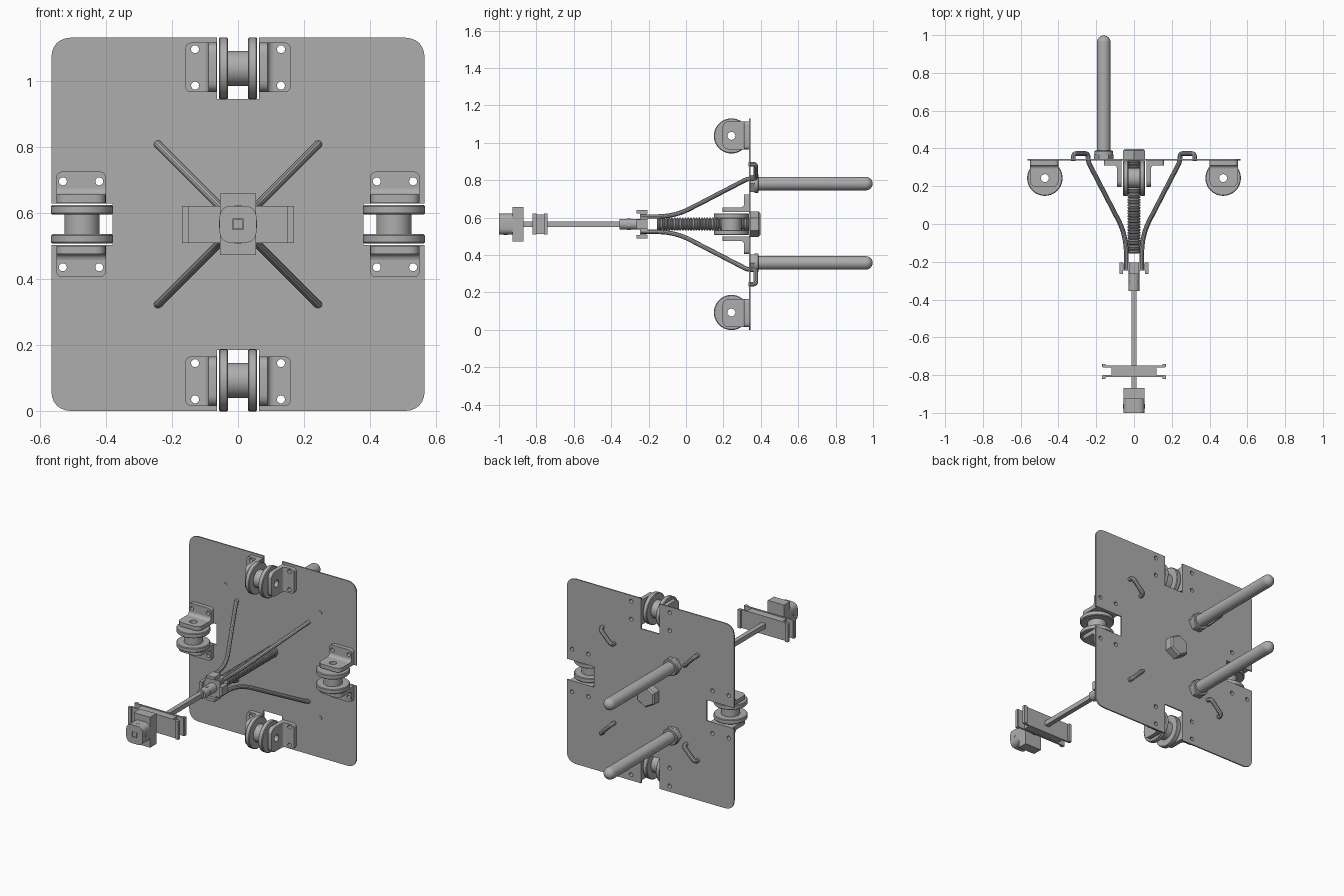
import bpy, bmesh
from math import pi, sin, cos
from mathutils import Matrix, Vector

old = bpy.data.objects.get("Cube")
if old:
    bpy.data.objects.remove(old, do_unlink=True)

grey = bpy.data.materials.new("steel_grey")
grey.use_nodes = True
COLOR = (0.42, 0.42, 0.42, 1)
grey.diffuse_color = COLOR
grey.node_tree.nodes["Principled BSDF"].inputs["Base Color"].default_value = COLOR

ROOT = Matrix.Translation((0, 0, 0.565))   # plate centre height


def axes(u, v, w, origin=(0, 0, 0)):
    """Matrix whose local axes are u, v, w."""
    m = Matrix((u, v, w)).transposed().to_4x4()
    m.translation = origin
    return m


X, Y, Z = Vector((1, 0, 0)), Vector((0, 1, 0)), Vector((0, 0, 1))


def finish(name, mesh, matrix, smooth=True):
    mesh.transform(ROOT @ matrix)
    mesh.materials.clear()
    mesh.materials.append(grey)
    ob = bpy.data.objects.new(name, mesh)
    bpy.context.collection.objects.link(ob)
    if smooth:
        bpy.ops.object.select_all(action='DESELECT')
        ob.select_set(True)
        bpy.context.view_layer.objects.active = ob
        bpy.ops.object.shade_smooth_by_angle(angle=0.6)
    return ob


def from_curve(name, curve, matrix):
    tmp = bpy.data.objects.new("tmp", curve)
    mesh = bpy.data.meshes.new_from_object(tmp)
    bpy.data.objects.remove(tmp)
    return finish(name, mesh, matrix)


def add_spline(curve, pts, closed):
    s = curve.splines.new('POLY')
    s.points.add(len(pts) - 1)
    for p, q in zip(s.points, pts):
        p.co = (*q, 1) if len(q) == 3 else (*q, 0, 1)
    s.use_cyclic_u = closed


def rounded(pts, radius, closed=True, steps=6):
    """Replace corners with arcs; radius may be a list, one per corner."""
    pts = [Vector(p) for p in pts]
    n, out = len(pts), []
    for i, p in enumerate(pts):
        r = radius[i] if isinstance(radius, list) else radius
        if r == 0 or (not closed and i in (0, n - 1)):
            out.append(p)
            continue
        a = p + (pts[i - 1] - p).normalized() * r
        b = p + (pts[(i + 1) % n] - p).normalized() * r
        for k in range(steps + 1):
            t = k / steps
            out.append(a * (1 - t) ** 2 + p * 2 * t * (1 - t) * 0.9 + b * t ** 2
                       + (a + b) * 0.1 * t * (1 - t))
    return out


def circle(x, y, r, n=20):
    return [(x + r * cos(2 * pi * i / n), y + r * sin(2 * pi * i / n)) for i in range(n)]


def rect(x0, y0, x1, y1):
    return [(x0, y0), (x1, y0), (x1, y1), (x0, y1)]


def sheet(name, outlines, thick, matrix):
    """Flat plate with holes; first outline is the border."""
    c = bpy.data.curves.new(name, 'CURVE')
    c.dimensions = '2D'
    c.fill_mode = 'BOTH'
    c.extrude = thick / 2
    for o in outlines:
        add_spline(c, o, True)
    return from_curve(name, c, matrix)


def lathe(name, profile, matrix, n=40, closed=False, smooth=True):
    """Turn (height, radius) points round local z."""
    bm = bmesh.new()
    rings = [[bm.verts.new((r * cos(2 * pi * i / n), r * sin(2 * pi * i / n), h))
              for i in range(n)] for h, r in profile]
    pairs = list(zip(rings, rings[1:]))
    if closed:
        pairs.append((rings[-1], rings[0]))
    else:
        bm.faces.new(rings[0])
        bm.faces.new(rings[-1])
    for a, b in pairs:
        for i in range(n):
            j = (i + 1) % n
            bm.faces.new((a[i], a[j], b[j], b[i]))
    bmesh.ops.recalc_face_normals(bm, faces=bm.faces)
    mesh = bpy.data.meshes.new(name)
    bm.to_mesh(mesh)
    bm.free()
    return finish(name, mesh, matrix, smooth)


def box(name, x, y, z):
    """Box from (low, high) ranges; z is relative to the plate centre."""
    bm = bmesh.new()
    bmesh.ops.create_cube(bm, size=1)
    for v in bm.verts:
        v.co = [(a + b) / 2 + c * (b - a) for (a, b), c in zip((x, y, z), v.co)]
    mesh = bpy.data.meshes.new(name)
    bm.to_mesh(mesh)
    bm.free()
    return finish(name, mesh, Matrix(), False)


def front(y):
    return axes(X, Z, -Y, (0, y, 0))


def along_y(x, z):
    return axes(X, -Z, Y, (x, 0, z))


def sym(a):
    return (-a, a)


# Main plate: rounded square with a notch in each side
H, NW, ND = 0.565, 0.063, 0.38
border, radii = [], []
for k in range(4):
    turn = Matrix.Rotation(k * pi / 2, 2)
    border += [turn @ Vector(p) for p in ((H, -H), (H, -NW), (ND, -NW), (ND, NW), (H, NW))]
    radii += [0.06, 0, 0, 0, 0]
holes = [circle(sx * a, sy * b, 0.012) for sx in (-1, 1) for sy in (-1, 1)
         for a, b in ((0.13, 0.42), (0.13, 0.53), (0.42, 0.13), (0.53, 0.13))]
sheet("main_plate", [rounded(border, radii)] + holes, 0.008, front(0.34))

# Four grooved rollers, each between two angle brackets
WY, WZ = 0.243, 0.472
side = [(0.03, 0.053), (0.03, 0.09), (0.034, 0.094), (0.054, 0.094), (0.058, 0.09), (0.058, 0.021)]
roller = [(-h, r) for h, r in reversed(side)] + side
for k in range(4):
    spin = Matrix.Rotation(k * pi / 2, 4, 'Y')
    lathe("roller", roller, spin @ axes(Y, Z, X, (0, WY, WZ)), closed=True)
    for s in (-1, 1):
        flange = rounded(rect(0.07, 0.4, 0.16, 0.55), [0, 0.02, 0.02, 0])
        flange = [(s * p.x, p.y) for p in flange]
        bolts = [circle(s * 0.13, z, 0.012) for z in (0.42, 0.53)]
        sheet("bracket_flange", [flange] + bolts, 0.025, spin @ front(0.3235))
        leg = rounded(rect(0.195, 0.4, 0.336, 0.55), [0.035, 0, 0, 0.035])
        sheet("bracket_leg", [leg, circle(WY, WZ, 0.021)], 0.025,
              spin @ axes(Y, Z, X, (s * 0.0775, 0, 0)))
        bend = [(s * 0.088, 0.312), (s * 0.088, 0.293)]
        bend += [(s * (0.108 - 0.018 * cos(t * pi / 8)), 0.293 + 0.018 * sin(t * pi / 8))
                 for t in range(5)]
        sheet("bracket_bend", [bend], 0.15, spin @ axes(X, Y, Z, (0, 0, 0.475)))

# Two round handles with stepped hex collars on the back
for z in (0.217, -0.207):
    tip = [(0.962 + 0.036 * sin(t * pi / 16), 0.036 * cos(t * pi / 16)) for t in range(8)]
    lathe("handle", [(0.34, 0.036)] + tip + [(0.998, 0.003)], along_y(-0.16, z))
    lathe("handle_nut", [(0.342, 0.052), (0.368, 0.052)], along_y(-0.16, z), 6, smooth=False)
    lathe("handle_collar", [(0.366, 0.05), (0.384, 0.05), (0.388, 0.046)], along_y(-0.16, z))

# Central threaded bolt with hex head
thread = [(-0.155, 0.026)]
for i in range(34):
    y = -0.152 + i * 0.0145
    thread += [(y + 0.002, 0.035), (y + 0.008, 0.035), (y + 0.011, 0.028), (y + 0.013, 0.028)]
lathe("threaded_bolt", thread, along_y(0, 0), 28)
hexagon = along_y(0, 0) @ Matrix.Rotation(pi / 6, 4, 'Z')
lathe("bolt_head", [(0.342, 0.068), (0.388, 0.068), (0.397, 0.058)], hexagon, 6, smooth=False)

# Four bent stay rods hooked through the plate
path = [(0.041, -0.24), (0.041, -0.06), (0.243, 0.33), (0.243, 0.373), (0.321, 0.373), (0.321, 0.333)]
for sx in (-1, 1):
    for sz in (-1, 1):
        c = bpy.data.curves.new("stay_rod", 'CURVE')
        c.dimensions = '3D'
        c.bevel_depth = 0.0125
        c.bevel_resolution = 3
        c.use_fill_caps = True
        pts = [(sx * d, y, sz * d) for d, y in path]
        add_spline(c, rounded(pts, [0, 0.09, 0.018, 0.018, 0.018, 0], False), False)
        from_curve("stay_rod", c, Matrix())

# Cross-shaped hub holding the rods
box("hub_plate", sym(0.05), (-0.245, -0.205), sym(0.05))
box("hub_arm_wide", sym(0.074), (-0.245, -0.21), sym(0.024))
box("hub_arm_tall", sym(0.024), (-0.245, -0.21), sym(0.074))
for s in (-1, 1):
    tip = tuple(sorted((s * 0.058, s * 0.076)))
    box("hub_claw", tip, (-0.265, -0.205), sym(0.026))
    box("hub_claw", sym(0.026), (-0.265, -0.205), tip)
lathe("shaft_socket", [(-0.355, 0.029), (-0.235, 0.029)], along_y(0, 0))

# Square shaft
box("shaft", sym(0.014), (-0.998, -0.3), sym(0.014))

# Crosspiece: block between two lipped plates
box("crosspiece_block", sym(0.12), (-0.805, -0.755), sym(0.053))
for y, lip in ((-0.755, 0.006), (-0.805, -0.006)):
    box("crosspiece_plate", sym(0.165), (y - 0.005, y + 0.005), sym(0.056))
    for s in (-1, 1):
        box("crosspiece_lip", tuple(sorted((s * 0.15, s * 0.17))),
            (y + lip - 0.009, y + lip + 0.009), sym(0.056))

# End block and rounded head with a square bore
box("end_block", sym(0.055), (-0.927, -0.868), sym(0.093))
head = rounded(rect(-0.056, -0.056, 0.056, 0.056), 0.035)
sheet("end_head", [head, rect(-0.016, -0.016, 0.016, 0.016)], 0.075, front(-0.9625))

# Set screws across the socket and head
for y, half in ((-0.305, 0.03), (-0.965, 0.0575)):
    for m in (axes(Y, Z, X, (0, y, 0)), axes(X, Y, Z, (0, y, 0))):
        for s in (-1, 1):
            lathe("set_screw", [(s * (half - 0.012), 0.011), (s * half, 0.011)], m, 16)
